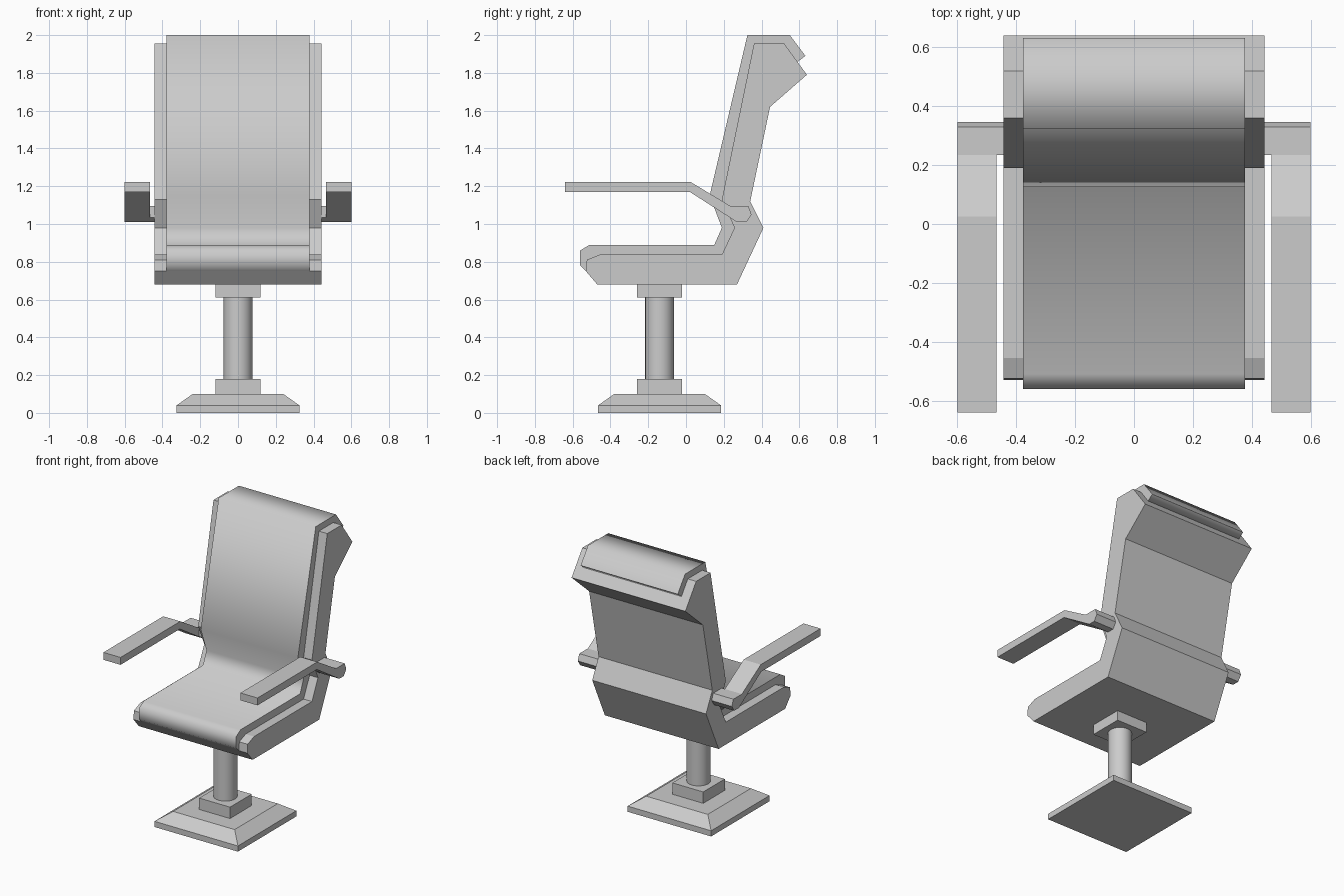
import bpy, bmesh, math

cube = bpy.data.objects.get("Cube")
if cube:
    bpy.data.objects.remove(cube, do_unlink=True)

grey = bpy.data.materials.new("light grey")
grey.use_nodes = True
colour = (0.6, 0.6, 0.6, 1)
grey.diffuse_color = colour
grey.node_tree.nodes["Principled BSDF"].inputs["Base Color"].default_value = colour

POST_Y = -0.14


def finish(name, bm):
    bmesh.ops.recalc_face_normals(bm, faces=bm.faces)
    mesh = bpy.data.meshes.new(name)
    bm.to_mesh(mesh)
    bm.free()
    mesh.materials.append(grey)
    obj = bpy.data.objects.new(name, mesh)
    bpy.context.collection.objects.link(obj)
    return obj


def smooth(obj, degrees):
    bpy.ops.object.select_all(action='DESELECT')
    obj.select_set(True)
    bpy.context.view_layer.objects.active = obj
    bpy.ops.object.shade_smooth_by_angle(angle=math.radians(degrees))


def extrude_side(name, profile, x0, x1, mirror=False):
    """Sweep a (y, z) side profile from x0 to x1."""
    bm = bmesh.new()
    face = bm.faces.new([bm.verts.new((x0, y, z)) for y, z in profile])
    swept = bmesh.ops.extrude_face_region(bm, geom=[face])["geom"]
    verts = [v for v in swept if isinstance(v, bmesh.types.BMVert)]
    bmesh.ops.translate(bm, verts=verts, vec=(x1 - x0, 0, 0))
    obj = finish(name, bm)
    if mirror:
        obj.modifiers.new("both sides", 'MIRROR')
    return obj


def square_stack(name, levels):
    """Square block through (half width, z) levels."""
    bm = bmesh.new()
    rings = []
    for h, z in levels:
        corners = [(-h, -h), (h, -h), (h, h), (-h, h)]
        rings.append([bm.verts.new((x, y + POST_Y, z)) for x, y in corners])
    for low, high in zip(rings, rings[1:]):
        for i in range(4):
            j = (i + 1) % 4
            bm.faces.new((low[i], low[j], high[j], high[i]))
    bm.faces.new(rings[0])
    bm.faces.new(rings[-1])
    return finish(name, bm)


# Pedestal
square_stack("base_plate", [(0.325, 0), (0.325, 0.04), (0.24, 0.10)])
square_stack("lower_collar", [(0.12, 0.10), (0.12, 0.18)])
square_stack("upper_collar", [(0.12, 0.61), (0.12, 0.685)])
bpy.ops.mesh.primitive_cylinder_add(vertices=32, radius=0.076, depth=0.45,
                                    location=(0, POST_Y, 0.395))
post = bpy.context.object
post.name = "post"
post.data.materials.append(grey)
smooth(post, 40)

# Hard shell of seat and back
extrude_side("seat_shell", [
    (-0.47, 0.68), (0.27, 0.68), (0.41, 0.98), (0.34, 1.12), (0.445, 1.62),
    (0.64, 1.79), (0.52, 1.955), (0.36, 1.955), (0.19, 1.13), (0.257, 0.98),
    (0.19, 0.838), (-0.455, 0.838), (-0.525, 0.81), (-0.53, 0.75)],
    -0.443, 0.443)

# Padding wrapped from the front lip over the headrest
cushion = extrude_side("cushion", [
    (-0.53, 0.75), (-0.56, 0.78), (-0.56, 0.86), (-0.51, 0.89), (0.15, 0.89),
    (0.19, 0.98), (0.125, 1.15), (0.325, 2.0), (0.55, 2.0), (0.632, 1.89),
    (0.59, 1.858), (0.51, 1.93), (0.38, 1.93), (0.21, 1.13), (0.28, 0.98),
    (0.2, 0.82), (-0.45, 0.82), (-0.51, 0.79)],
    -0.378, 0.378)
smooth(cushion, 80)

# Armrests and their pivots
extrude_side("armrest", [
    (-0.64, 1.17), (-0.64, 1.222), (0.025, 1.222), (0.235, 1.095),
    (0.33, 1.095), (0.347, 1.05), (0.32, 1.01), (0.27, 1.01), (0.02, 1.17)],
    0.467, 0.6, mirror=True)
extrude_side("armrest_pivot", [
    (0.235, 1.095), (0.33, 1.095), (0.347, 1.05), (0.32, 1.01),
    (0.27, 1.01), (0.235, 1.035)],
    0.43, 0.47, mirror=True)
